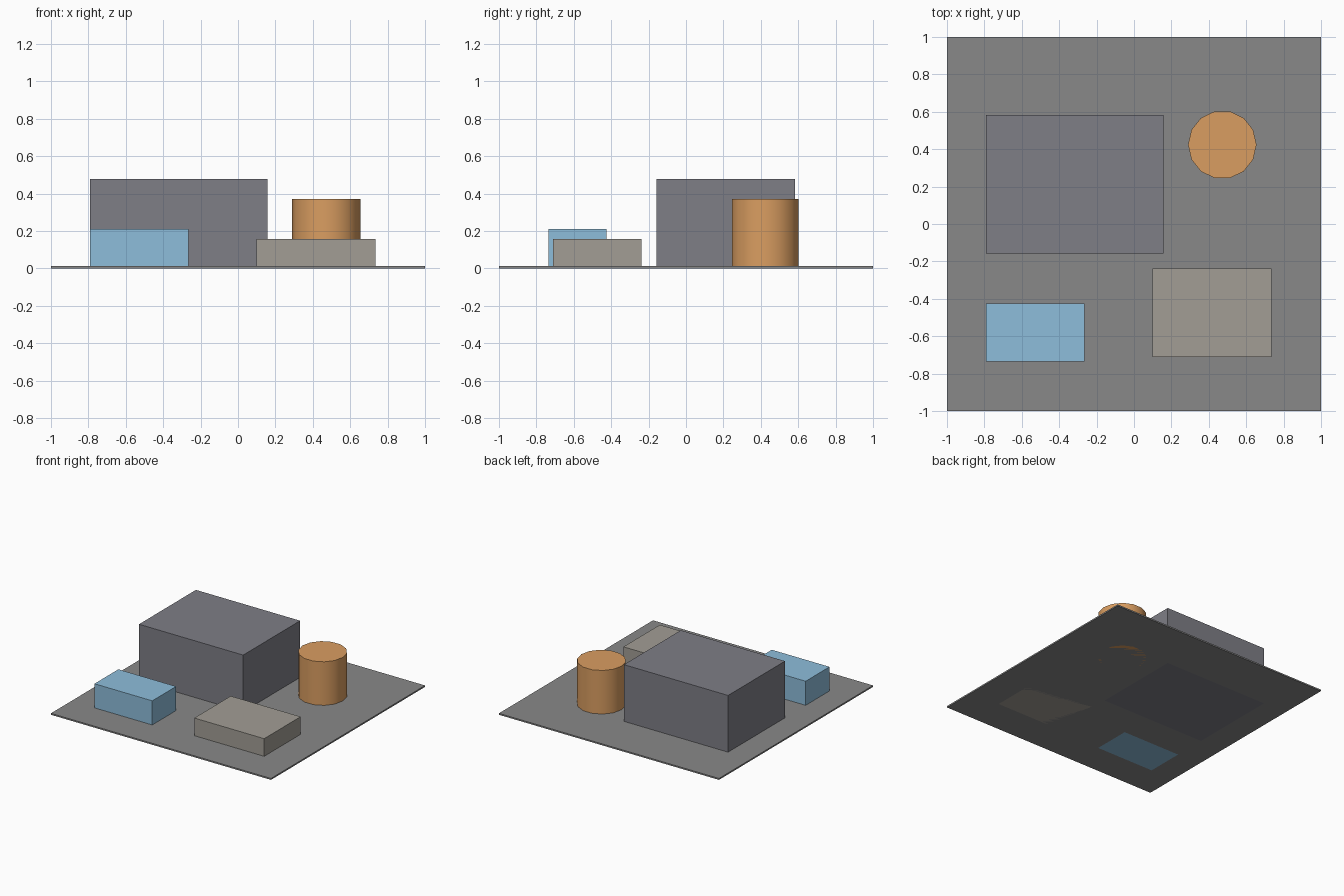
import bpy
from math import pi

if "Cube" in bpy.data.objects:
    bpy.data.objects.remove(bpy.data.objects["Cube"])


def colour(obj, rgb):
    mat = bpy.data.materials.new(obj.name + "_colour")
    mat.diffuse_color = (*rgb, 1)
    mat.use_nodes = True
    mat.node_tree.nodes["Principled BSDF"].inputs["Base Color"].default_value = mat.diffuse_color
    obj.data.materials.append(mat)


def block(name, x0, x1, y0, y1, top, rgb):
    """Box standing on z = 0 between the given limits."""
    bpy.ops.mesh.primitive_cube_add(size=1, location=((x0 + x1) / 2, (y0 + y1) / 2, top / 2))
    obj = bpy.context.object
    obj.name = name
    obj.scale = (x1 - x0, y1 - y0, top)
    bpy.ops.object.transform_apply(location=False, rotation=False, scale=True)
    colour(obj, rgb)


# Thin site plate
block("base_plate", -1, 1, -1, 1, 0.012, (0.25, 0.25, 0.25))

# Buildings
block("main_hall", -0.79, 0.157, -0.157, 0.582, 0.478, (0.21, 0.21, 0.24))
block("blue_annex", -0.79, -0.265, -0.735, -0.425, 0.21, (0.27, 0.51, 0.71))
block("low_building", 0.10, 0.735, -0.71, -0.237, 0.157, (0.36, 0.34, 0.30))

# Storage tank, 14 sides with smooth walls
TANK_TOP = 0.37
bpy.ops.mesh.primitive_cylinder_add(vertices=14, radius=0.183, depth=TANK_TOP,
                                    location=(0.472, 0.424, TANK_TOP / 2),
                                    rotation=(0, 0, pi / 2))
tank = bpy.context.object
tank.name = "storage_tank"
bpy.ops.object.transform_apply(location=False, rotation=True, scale=False)
bpy.ops.object.shade_smooth_by_angle()
colour(tank, (0.70, 0.34, 0.12))
